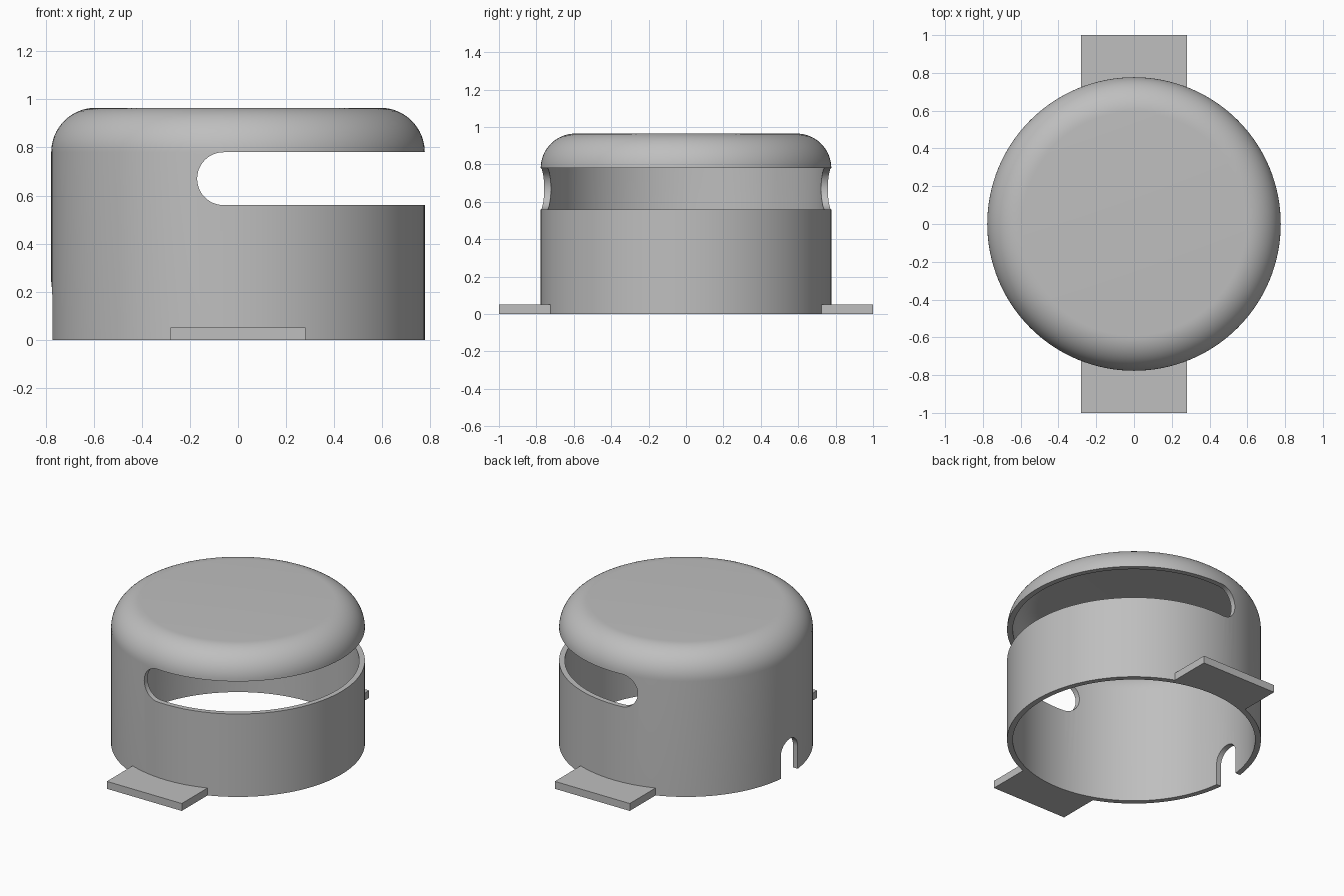
import bpy, bmesh
from math import sin, cos, pi, asin
from mathutils import Vector

cube = bpy.data.objects.get("Cube")
if cube:
    bpy.data.objects.remove(cube, do_unlink=True)

OUTER, WALL, TOP, FILLET = 0.777, 0.035, 0.965, 0.185
SEGMENTS = 128

grey = bpy.data.materials.new("light grey")
grey.use_nodes = True
colour = (0.52, 0.52, 0.52, 1)
grey.diffuse_color = colour
grey.node_tree.nodes["Principled BSDF"].inputs["Base Color"].default_value = colour


def make_object(name, bm):
    bmesh.ops.recalc_face_normals(bm, faces=bm.faces)
    mesh = bpy.data.meshes.new(name)
    bm.to_mesh(mesh)
    bm.free()
    mesh.materials.append(grey)
    obj = bpy.data.objects.new(name, mesh)
    bpy.context.collection.objects.link(obj)
    return obj


def arc(cx, cy, radius, start, end, steps):
    angles = [start + (end - start) * i / steps for i in range(steps + 1)]
    return [(cx + radius * cos(a), cy + radius * sin(a)) for a in angles]


def prism(name, outline, place, depth):
    """Extrude a flat outline, placed in space by a function, along depth."""
    bm = bmesh.new()
    face = bm.faces.new([bm.verts.new(place(u, v)) for u, v in outline])
    grown = bmesh.ops.extrude_face_region(bm, geom=[face])["geom"]
    moved = [g for g in grown if isinstance(g, bmesh.types.BMVert)]
    bmesh.ops.translate(bm, verts=moved, vec=Vector(depth))
    return make_object(name, bm)


def smooth(obj):
    bpy.ops.object.select_all(action="DESELECT")
    obj.select_set(True)
    bpy.context.view_layer.objects.active = obj
    bpy.ops.object.shade_smooth_by_angle(angle=pi / 6)


def cut(obj, cutter):
    mod = obj.modifiers.new("cut", "BOOLEAN")
    mod.operation, mod.solver, mod.object = "DIFFERENCE", "EXACT", cutter
    bpy.context.view_layer.objects.active = obj
    bpy.ops.object.modifier_apply(modifier=mod.name)
    bpy.data.objects.remove(cutter, do_unlink=True)


# Hollow domed housing, open underneath
flat = OUTER - FILLET
shoulder = TOP - FILLET
outside = [(OUTER, 0)] + arc(flat, shoulder, FILLET, 0, pi / 2, 16) + [(0, TOP)]
inside = [(OUTER - WALL, 0)] + arc(flat, shoulder, FILLET - WALL, 0, pi / 2, 16) + [(0, TOP - WALL)]
bm = bmesh.new()
points = [bm.verts.new((r, 0, z)) for r, z in outside[::-1] + inside]
edges = [bm.edges.new(pair) for pair in zip(points, points[1:])]
bmesh.ops.spin(bm, geom=points + edges, cent=(0, 0, 0), axis=(0, 0, 1),
               angle=2 * pi, steps=SEGMENTS, use_duplicate=False)
bmesh.ops.remove_doubles(bm, verts=bm.verts, dist=1e-4)
housing = make_object("housing", bm)

# Long side slot with a rounded end
slot = [(1, 0.56), (1, 0.78)] + arc(-0.06, 0.67, 0.11, pi / 2, 3 * pi / 2, 24)
cut(housing, prism("slot_cutter", slot, lambda u, v: (u, -1, v), (0, 2, 0)))

# Small arched notch in the opposite wall
notch = [(-0.09, -0.1), (0.09, -0.1)] + arc(0, 0.15, 0.09, 0, pi, 24)
cut(housing, prism("notch_cutter", notch, lambda u, v: (-1, u, v), (0.5, 0, 0)))
smooth(housing)

# Mounting tabs fitted against the wall, front and back
half, seat = 0.28, OUTER - 0.005
spread = asin(half / seat)
for name, side in (("front_tab", -1), ("back_tab", 1)):
    outline = [(-half, 1), (half, 1)] + arc(0, 0, seat, pi / 2 - spread, pi / 2 + spread, 20)
    tab = prism(name, outline, lambda u, v: (u, side * v, 0), (0, 0, 0.05))
    smooth(tab)
